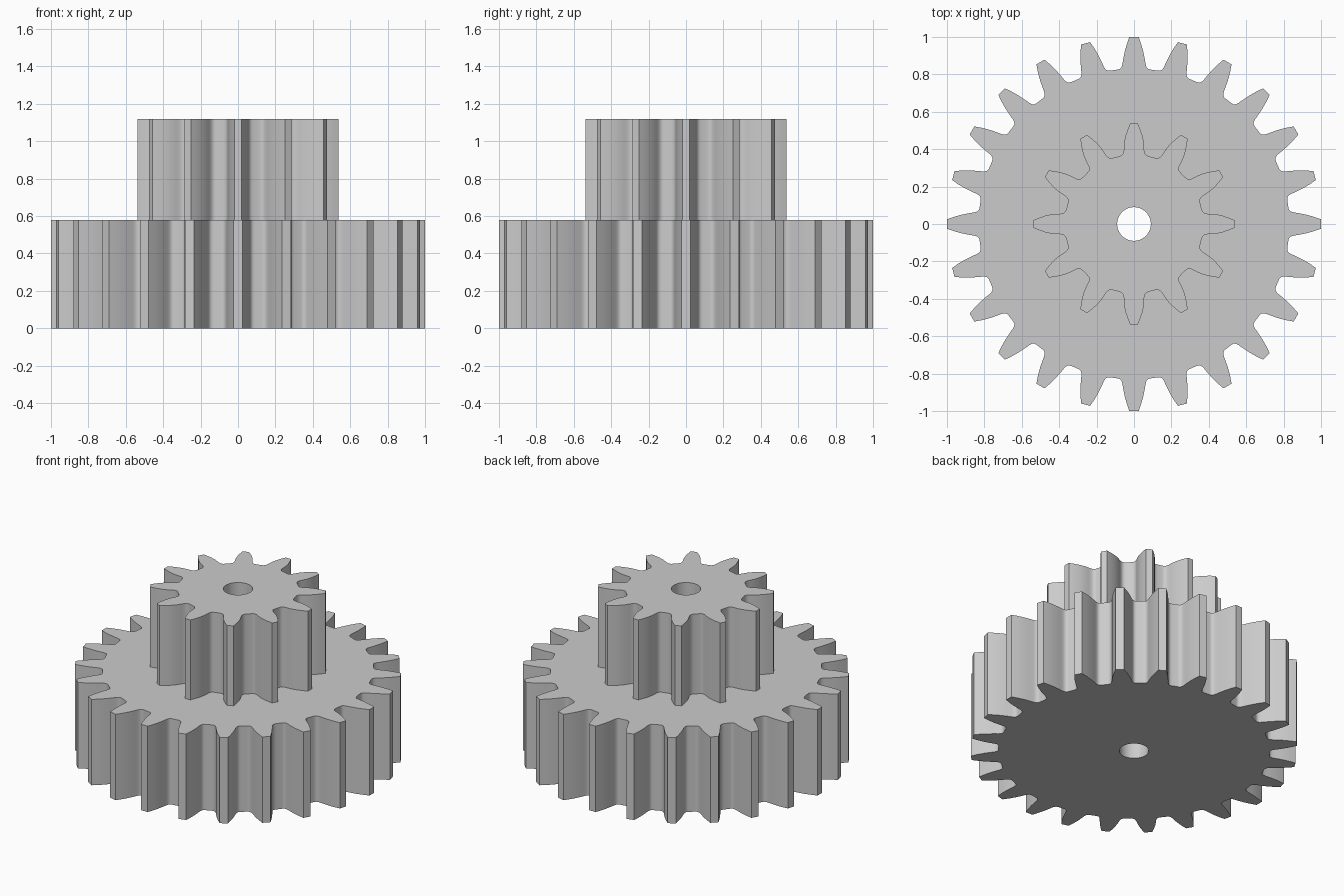
import bpy, bmesh
from math import cos, sin, pi, radians
from mathutils import Vector, Matrix

cube = bpy.data.objects.get("Cube")
if cube:
    bpy.data.objects.remove(cube, do_unlink=True)

grey = bpy.data.materials.new("plain grey")
grey.use_nodes = True
GREY = (0.6, 0.6, 0.6, 1.0)
grey.diffuse_color = GREY
grey.node_tree.nodes["Principled BSDF"].inputs["Base Color"].default_value = GREY

BORE_RADIUS = 0.09
BORE_SIDES = 48


def gear_outline(flank, teeth):
    """Mirror one flank (half width, height) into a tooth and repeat it around."""
    tooth = [Vector((w, h)) for w, h in reversed(flank)]
    tooth += [Vector((-w, h)) for w, h in flank]
    return [Matrix.Rotation(2 * pi * i / teeth, 2) @ p
            for i in range(teeth) for p in tooth]


def add_loop(bm, points, z):
    verts = [bm.verts.new((p.x, p.y, z)) for p in points]
    return [bm.edges.new((v, verts[i - 1])) for i, v in enumerate(verts)]


def make_gear(name, flank, teeth, bottom, top):
    bm = bmesh.new()
    bore = [BORE_RADIUS * Vector((cos(a), sin(a)))
            for a in (2 * pi * i / BORE_SIDES for i in range(BORE_SIDES))]
    edges = add_loop(bm, gear_outline(flank, teeth), bottom)
    edges += add_loop(bm, bore, bottom)
    # Fill between the teeth and the bore, then raise to full height
    bmesh.ops.triangle_fill(bm, use_beauty=True, edges=edges)
    raised = bmesh.ops.extrude_face_region(bm, geom=bm.faces[:], use_keep_orig=True)
    verts = [g for g in raised["geom"] if isinstance(g, bmesh.types.BMVert)]
    bmesh.ops.translate(bm, verts=verts, vec=(0, 0, top - bottom))
    bmesh.ops.recalc_face_normals(bm, faces=bm.faces)
    mesh = bpy.data.meshes.new(name)
    bm.to_mesh(mesh)
    bm.free()
    mesh.materials.append(grey)
    obj = bpy.data.objects.new(name, mesh)
    bpy.context.collection.objects.link(obj)
    bpy.ops.object.select_all(action='DESELECT')
    obj.select_set(True)
    bpy.context.view_layer.objects.active = obj
    bpy.ops.object.shade_smooth_by_angle(angle=radians(35))
    return obj


# Tooth flanks from tip to root
wheel_flank = [(0.025, 1.0), (0.039, 0.96), (0.05, 0.92), (0.058, 0.88),
               (0.062, 0.855), (0.066, 0.841), (0.072, 0.832),
               (0.08, 0.827), (0.09, 0.825)]
pinion_flank = [(0.02, 0.538), (0.032, 0.51), (0.044, 0.475), (0.052, 0.44),
                (0.054, 0.41), (0.055, 0.39), (0.059, 0.377),
                (0.067, 0.367), (0.08, 0.362)]

# Wide lower gear and narrow upper gear on the same bore
make_gear("large_gear", wheel_flank, 24, 0.0, 0.58)
make_gear("small_gear", pinion_flank, 12, 0.58, 1.12)
